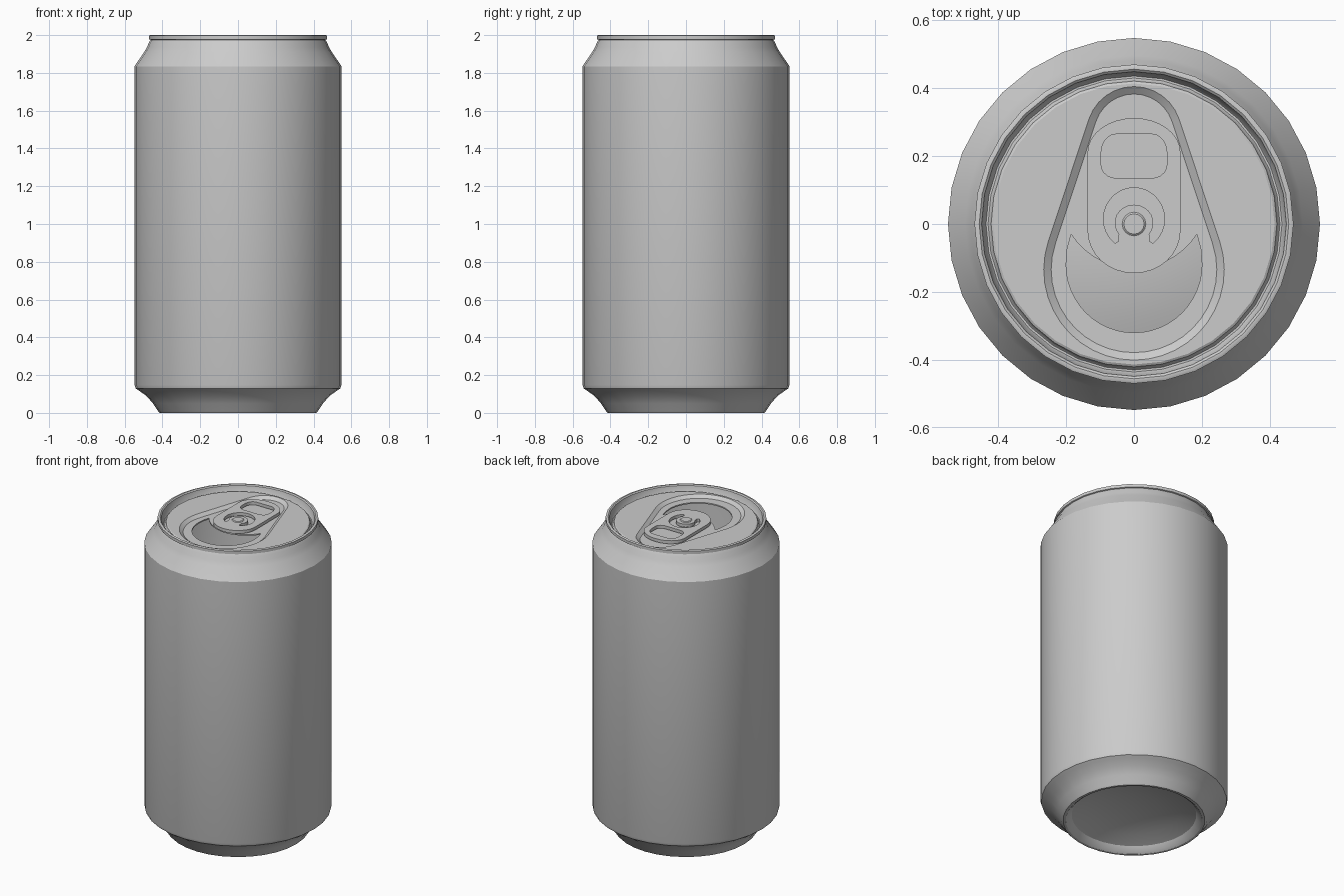
import bpy, bmesh
from math import sin, cos, pi, radians, asin

if "Cube" in bpy.data.objects:
    bpy.data.objects.remove(bpy.data.objects["Cube"])

PANEL, RECESS = 1.972, 1.955


def finish(bm, name, up=False, angle=30):
    bmesh.ops.remove_doubles(bm, verts=bm.verts, dist=1e-5)
    bmesh.ops.recalc_face_normals(bm, faces=bm.faces)
    if up and sum(f.normal.z * f.calc_area() for f in bm.faces) < 0:
        bmesh.ops.reverse_faces(bm, faces=bm.faces)
    me = bpy.data.meshes.new(name)
    bm.to_mesh(me)
    bm.free()
    ob = bpy.data.objects.new(name, me)
    bpy.context.collection.objects.link(ob)
    bpy.ops.object.select_all(action='DESELECT')
    ob.select_set(True)
    bpy.context.view_layer.objects.active = ob
    bpy.ops.object.shade_smooth_by_angle(angle=radians(angle))
    return ob


def arc(cx, cy, rx, ry, a0, a1, n):
    return [(cx + rx * cos(radians(a0 + (a1 - a0) * i / n)),
             cy + ry * sin(radians(a0 + (a1 - a0) * i / n))) for i in range(n + 1)]


def loop(bm, pts, z):
    vs = [bm.verts.new((x, y, z)) for x, y in pts]
    return vs, [bm.edges.new((vs[i - 1], vs[i])) for i in range(len(vs))]


def bridge(bm, a, b):
    for i in range(len(a)):
        bm.faces.new((a[i - 1], a[i], b[i], b[i - 1]))


def fill(bm, edges):
    return bmesh.ops.triangle_fill(bm, use_beauty=True, edges=edges, normal=(0, 0, 1))


def lathe(name, profile, seg, **kw):
    bm = bmesh.new()
    vs = [bm.verts.new((r, 0, z)) for r, z in profile]
    es = [bm.edges.new(p) for p in zip(vs, vs[1:])]
    bmesh.ops.spin(bm, geom=vs + es, cent=(0, 0, 0), axis=(0, 0, 1),
                   angle=2 * pi, steps=seg, use_merge=False)
    return finish(bm, name, **kw)


# Can body: domed base, wall, neck, rolled rim and countersink groove
lathe("can_body", [
    (0, .10), (.15, .09), (.28, .065), (.365, .035), (.385, .01), (.40, 0), (.415, 0),
    (.425, .012), (.45, .05), (.485, .09), (.525, .118), (.542, .13), (.548, .148),
    (.548, 1.835), (.497, 1.91), (.482, 1.935), (.472, 1.96), (.463, 1.975),
    (.470, 1.978), (.470, 1.997), (.464, 2.0), (.456, 2.0), (.449, 1.994),
    (.441, 1.955), (.436, 1.948), (.430, 1.948), (.425, 1.953),
    (.421, 1.968), (.414, PANEL)], 32)


# Lid: flat panel, teardrop recess and drinking opening
def teardrop(off):
    big, small, y0, y1 = .266, .140, -.135, .265
    a = asin((big - small) / (y1 - y0)) * 180 / pi
    return (arc(0, y1, small - off, small - off, a, 180 - a, 12)
            + arc(0, y0, big - off, big - off, 180 - a, 360 + a, 24))


opening = (arc(0, -.12, .2, .2, 180, 360, 24) + [(.197, -.075)]
           + arc(0, .09, .221, .221, -33, -147, 14) + [(-.197, -.075)])

bm = bmesh.new()
_, rim = loop(bm, arc(0, 0, .414, .414, 0, 360, 32)[:-1], PANEL)
v_out, e_out = loop(bm, teardrop(0), PANEL)
v_in, e_in = loop(bm, teardrop(.022), RECESS)
v_hole, e_hole = loop(bm, opening, RECESS)
v_lip, _ = loop(bm, opening, RECESS - .008)
fill(bm, rim + e_out)
fill(bm, e_in + e_hole)
bridge(bm, v_out, v_in)
bridge(bm, v_hole, v_lip)
finish(bm, "lid", up=True)

# Pull tab: plate with finger hole and horseshoe slot
outline = arc(0, .21, .137, .102, 0, 180, 16) + arc(0, -.02, .137, .125, 180, 360, 16)
finger = []
for cx, cy, a in ((.052, .21, 0), (-.052, .21, 90), (-.052, .175, 180), (.052, .175, 270)):
    finger += arc(cx, cy, .045, .055 if a < 180 else .04, a, a + 90, 5)
slot = (arc(0, .015, .09, .092, -38, 218, 20) + [(-.055, -.057), (-.045, -.05)]
        + arc(0, .003, .057, .054, 218, -38, 16) + [(.045, -.05), (.055, -.057)])
bm = bmesh.new()
edges = []
for pts in (outline, finger, slot):
    edges += loop(bm, pts, 1.96)[1]
fill(bm, edges)
top = bmesh.ops.extrude_face_region(bm, geom=bm.faces[:], use_keep_orig=True)["geom"]
bmesh.ops.translate(bm, vec=(0, 0, .02),
                    verts=[v for v in top if isinstance(v, bmesh.types.BMVert)])
finish(bm, "pull_tab")

# Rivet holding the tab
lathe("rivet", [(0, RECESS), (.035, RECESS), (.035, 1.981), (.03, 1.985), (0, 1.985)], 16)
